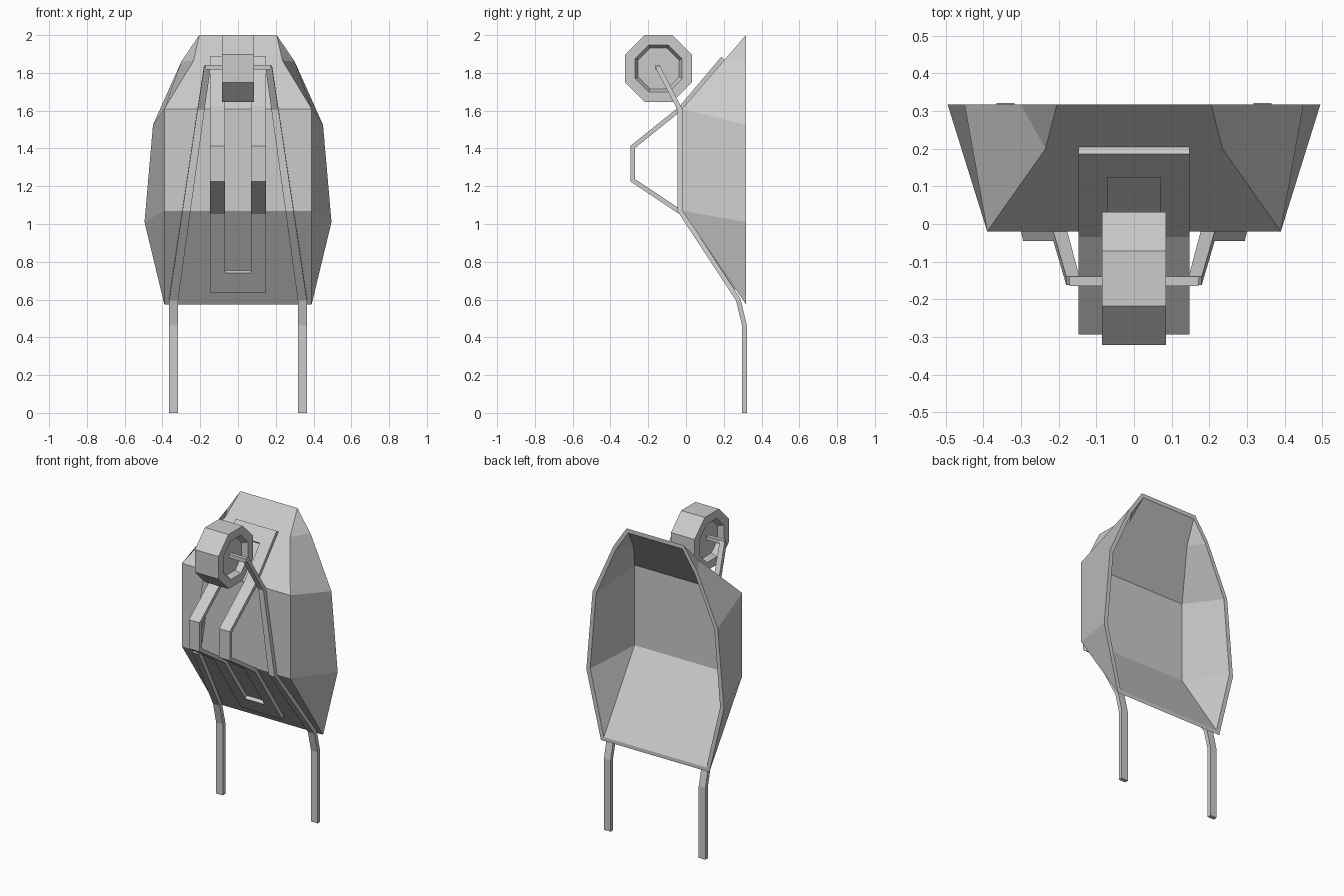
import bpy, bmesh, math
from mathutils import Vector

if "Cube" in bpy.data.objects:
    bpy.data.objects.remove(bpy.data.objects["Cube"])


def make(name, verts, faces):
    me = bpy.data.meshes.new(name)
    me.from_pydata([tuple(v) for v in verts], [], faces)
    bm = bmesh.new()
    bm.from_mesh(me)
    bmesh.ops.recalc_face_normals(bm, faces=bm.faces)
    bm.to_mesh(me)
    bm.free()
    ob = bpy.data.objects.new(name, me)
    bpy.context.collection.objects.link(ob)
    return ob


def mirror_x(ob):
    m = ob.modifiers.new("mirror", "MIRROR")
    m.use_mirror_merge = False


def ribbon(name, path, t):
    """Bent flat bar: path of (y, z, x0, x1), thickened by t towards the front."""
    pts = [Vector((p[0], p[1])) for p in path]
    dirs = [(b - a).normalized() for a, b in zip(pts, pts[1:])]
    norms = [Vector((-d.y, d.x)) for d in dirs]
    verts, faces = [], []
    for i, (y, z, x0, x1) in enumerate(path):
        n1, n2 = norms[max(i - 1, 0)], norms[min(i, len(norms) - 1)]
        n = (n1 + n2) * (t / (1 + n1.dot(n2)))
        verts += [(x0, y, z), (x1, y, z), (x1, y + n.x, z + n.y), (x0, y + n.x, z + n.y)]
    for i in range(len(path) - 1):
        a = 4 * i
        faces += [(a + k, a + (k + 1) % 4, a + 4 + (k + 1) % 4, a + 4 + k) for k in range(4)]
    e = 4 * (len(path) - 1)
    faces += [(0, 1, 2, 3), (e, e + 1, e + 2, e + 3)]
    return make(name, verts, faces)


# Tub: half outline (rim A-E, then floor corners F-H), outer and inner skins
R = .317
half = [(.205, R, 2), (.30, R, 1.86), (.45, R, 1.525), (.495, R, 1.01), (.39, R, .575),
        (.235, .2, 1.865), (.39, -.02, 1.61), (.39, -.02, 1.07)]


def inset(p):
    return (p[0] * .945, p[1] + (0 if p[1] == R else .022), 1.25 + (p[2] - 1.25) * .965)


def flip(p):
    return (-p[0], p[1], p[2])


outer = half + [flip(p) for p in half]
side = [(0, 1, 5), (1, 2, 6, 5), (2, 3, 7, 6), (3, 4, 7)]
skin = side + [tuple(i + 8 for i in f) for f in side]
skin += [(0, 5, 6, 14, 13, 8), (6, 7, 15, 14), (7, 4, 12, 15)]
rim = [0, 1, 2, 3, 4, 12, 11, 10, 9, 8]
faces = skin + [tuple(i + 16 for i in f) for f in skin]
faces += [(a, b, b + 16, a + 16) for a, b in zip(rim, rim[1:] + rim[:1])]
make("tub", outer + [inset(p) for p in outer], faces)

# Handle bars running along the tub and ending as the wheel fork
bar = [(.322, 0), (.322, .465), (.288, .605), (-.02, 1.075), (-.02, 1.61), (-.14, 1.84)]
path = []
for y, z in bar:
    k = max(0, (z - .605) / 1.235)
    path.append((y, z, .317 - .172 * k, .365 - .185 * k))
mirror_x(ribbon("handle_bar", path, .025))

# Axle
ribbon("axle", [(-.14, 1.818, -.172, .172), (-.14, 1.843, -.172, .172)], .025)

# Support frame: two bent straps joined at both ends
strap = [(.262, .652), (-.018, 1.07), (-.27, 1.238), (-.27, 1.402), (-.018, 1.605), (.205, 1.87)]
mirror_x(ribbon("frame_strap", [(y, z, .07, .147) for y, z in strap], .024))
ribbon("frame_bottom_bar", [(y, z, -.07, .07) for y, z in ((.262, .652), (.193, .755))], .024)
ribbon("frame_top_bar", [(y, z, -.07, .07) for y, z in ((.142, 1.795), (.205, 1.87))], .024)

# Octagonal wheel with recessed hubs: rings of (apothem, x)
rings = [(.108, .05), (.125, .085), (.177, .085), (.177, -.085), (.125, -.085), (.108, -.05)]
verts, faces = [], []
for ap, x in rings:
    r = ap / math.cos(math.pi / 8)
    for k in range(8):
        a = math.pi / 8 + k * math.pi / 4
        verts.append((x, -.145 + r * math.cos(a), 1.823 + r * math.sin(a)))
for i in range(len(rings) - 1):
    faces += [(8 * i + k, 8 * i + (k + 1) % 8, 8 * i + 8 + (k + 1) % 8, 8 * i + 8 + k) for k in range(8)]
faces += [tuple(range(8)), tuple(range(40, 48))]
make("wheel", verts, faces)
